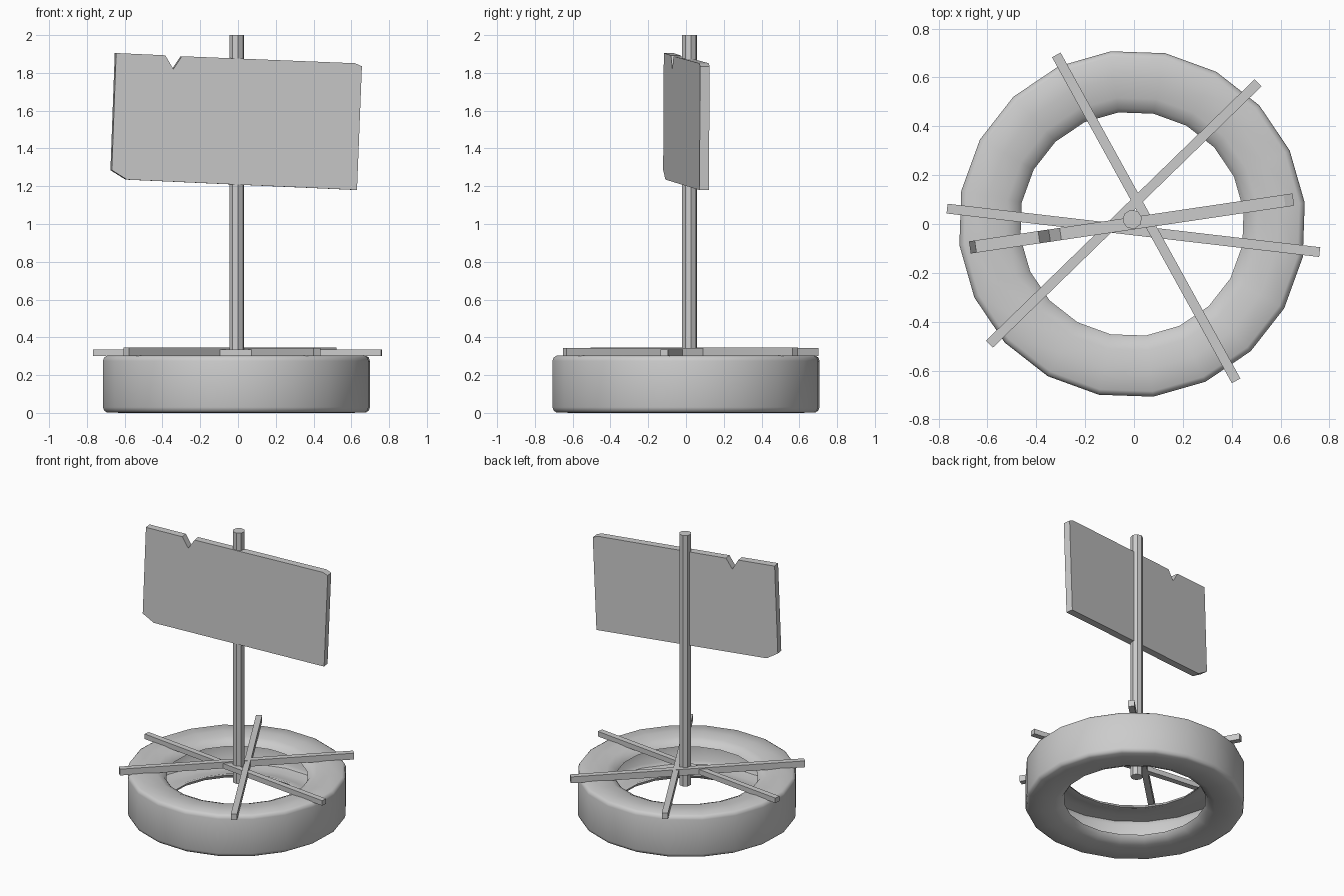
import bpy, bmesh
from math import cos, sin, pi, radians, atan2, hypot

if "Cube" in bpy.data.objects:
    bpy.data.objects.remove(bpy.data.objects["Cube"])


def make(name, verts, faces, smooth=False):
    me = bpy.data.meshes.new(name)
    me.from_pydata(verts, [], faces)
    bm = bmesh.new()
    bm.from_mesh(me)
    bmesh.ops.recalc_face_normals(bm, faces=bm.faces)
    bm.to_mesh(me)
    bm.free()
    ob = bpy.data.objects.new(name, me)
    bpy.context.collection.objects.link(ob)
    if smooth:
        bpy.ops.object.select_all(action='DESELECT')
        ob.select_set(True)
        bpy.context.view_layer.objects.active = ob
        bpy.ops.object.shade_smooth_by_angle(angle=radians(50))
    return ob


def prism(name, front, back):
    # solid between two matching outlines
    n = len(front)
    faces = [list(range(n)), list(range(2 * n - 1, n - 1, -1))]
    faces += [[i, (i + 1) % n, n + (i + 1) % n, n + i] for i in range(n)]
    return make(name, front + back, faces)


def lathe(name, profile, sides, offset, centre):
    n = len(profile)
    verts, faces = [], []
    for k in range(sides):
        a = offset + 2 * pi * k / sides
        verts += [(centre[0] + r * cos(a), centre[1] + r * sin(a), z) for r, z in profile]
        for i in range(n):
            j, m = (i + 1) % n, (k + 1) % sides
            faces.append([k * n + i, k * n + j, m * n + j, m * n + i])
    return make(name, verts, faces, True)


# Tyre: hollow shell, half profile mirrored about its mid height
H = 0.305
half = [(0.712, 0.275), (0.706, 0.293), (0.69, 0.303), (0.60, 0.305), (0.52, 0.298),
        (0.478, 0.28), (0.46, 0.255), (0.475, 0.252), (0.53, 0.27), (0.60, 0.278),
        (0.67, 0.27), (0.682, 0.25)]
profile = half + [(r, H - z) for r, z in reversed(half)]
lathe("tyre", profile, 20, radians(7), (-0.008, 0.0))

# Wooden slats lying across the tyre
slats = [((-0.765, 0.063), (0.76, -0.115), 0.30, 0.336),
         ((-0.592, -0.492), (0.508, 0.578), 0.30, 0.345),
         ((-0.318, 0.692), (0.418, -0.642), 0.30, 0.343)]
for i, (p, q, z0, z1) in enumerate(slats):
    dx, dy = q[0] - p[0], q[1] - p[1]
    w = 0.02 / hypot(dx, dy)
    ox, oy = -dy * w, dx * w
    ring = [(p[0] + ox, p[1] + oy), (p[0] - ox, p[1] - oy),
            (q[0] - ox, q[1] - oy), (q[0] + ox, q[1] + oy)]
    prism(f"slat_{i + 1}", [(x, y, z0) for x, y in ring], [(x, y, z1) for x, y in ring])

# Post
ring = [(-0.007 + 0.04 * cos(a), 0.019 + 0.04 * sin(a))
        for a in (radians(12) + k * pi / 4 for k in range(8))]
prism("post", [(x, y, 0.21) for x, y in ring], [(x, y, 2.0) for x, y in ring])

# Sign board, chipped and turned slightly around the post
outline = [(-0.645, 1.905), (-0.385, 1.893), (-0.342, 1.82), (-0.297, 1.888), (0.62, 1.851),
           (0.656, 1.835), (0.63, 1.18), (-0.588, 1.235), (-0.668, 1.285)]
front = [(x, -0.022 + 0.148 * x, z) for x, z in outline]
back = [(x - 0.0075, y + 0.05, z) for x, y, z in front]
prism("sign_board", front, back)
